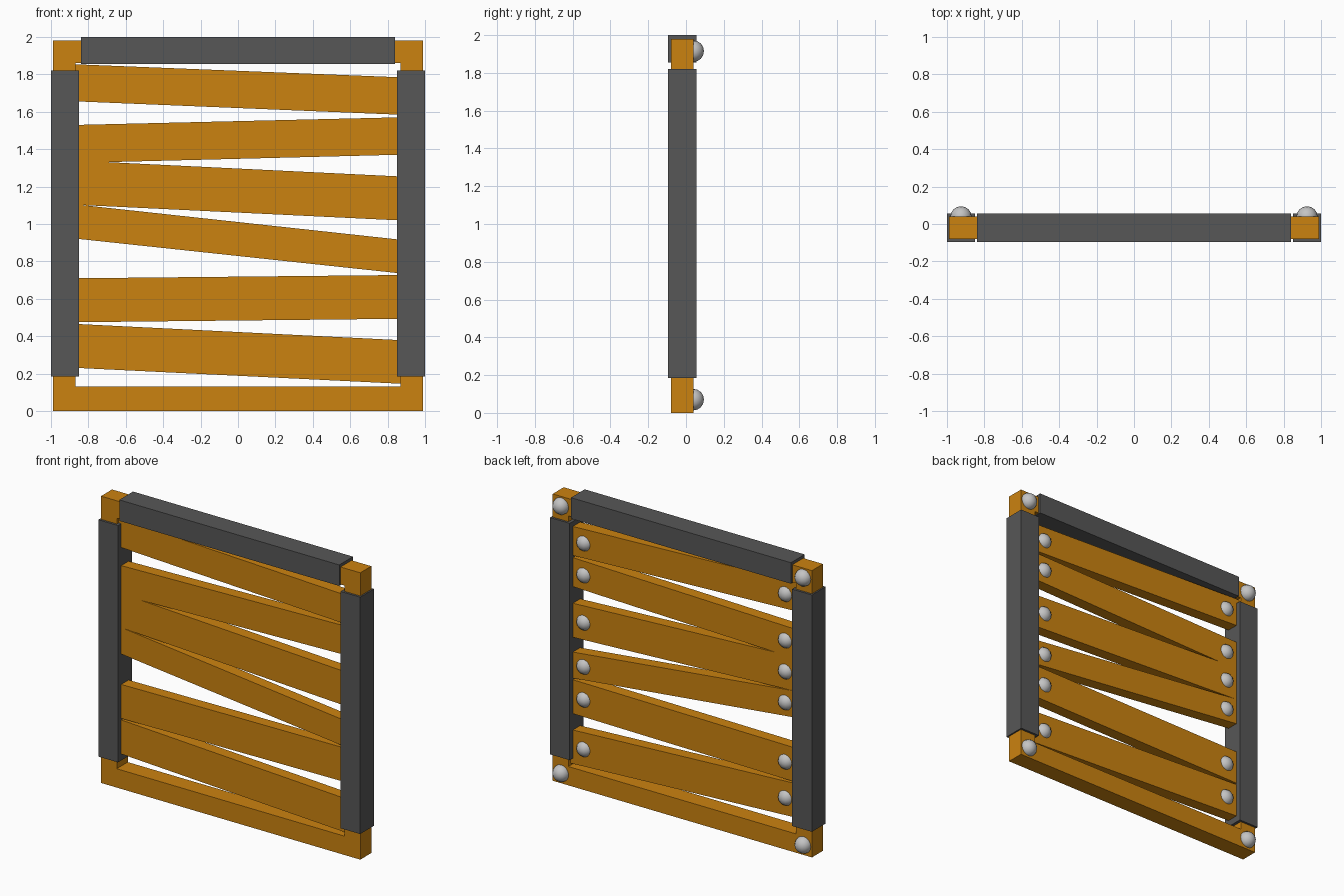
import bpy, bmesh
from mathutils import Vector

if "Cube" in bpy.data.objects:
    bpy.data.objects.remove(bpy.data.objects["Cube"])


def material(name, rgb):
    m = bpy.data.materials.new(name)
    m.diffuse_color = (*rgb, 1)
    m.use_nodes = True
    m.node_tree.nodes["Principled BSDF"].inputs["Base Color"].default_value = m.diffuse_color
    return m


WOOD = material("orange_wood", (0.60, 0.225, 0.005))
IRON = material("dark_grey_metal", (0.095, 0.095, 0.095))
STEEL = material("light_grey_steel", (0.55, 0.55, 0.55))


def finish(bm, name, mat):
    bmesh.ops.recalc_face_normals(bm, faces=bm.faces)
    me = bpy.data.meshes.new(name)
    bm.to_mesh(me)
    bm.free()
    me.materials.append(mat)
    ob = bpy.data.objects.new(name, me)
    bpy.context.collection.objects.link(ob)
    return ob


def prism(name, outline, y0, y1, mat):
    """Extrude an (x, z) outline from y0 to y1."""
    bm = bmesh.new()
    f = bm.faces.new([bm.verts.new((x, y0, z)) for x, z in outline])
    ext = bmesh.ops.extrude_face_region(bm, geom=[f], use_keep_orig=True)
    verts = [v for v in ext["geom"] if isinstance(v, bmesh.types.BMVert)]
    bmesh.ops.translate(bm, verts=verts, vec=(0, y1 - y0, 0))
    return finish(bm, name, mat)


def rect(x0, x1, z0, z1):
    return [(x0, z0), (x1, z0), (x1, z1), (x0, z1)]


def stud(name, x, y, z):
    bm = bmesh.new()
    bmesh.ops.create_uvsphere(bm, u_segments=16, v_segments=8, radius=0.057)
    bmesh.ops.translate(bm, verts=bm.verts, vec=(x, y, z))
    for f in bm.faces:
        f.smooth = True
    finish(bm, name, STEEL)


# Wooden frame: a rectangular ring with thickness
bm = bmesh.new()
loops = []
for y in (-0.08, 0.04):
    for r in (rect(-0.99, 0.99, 0, 1.98), rect(-0.87, 0.87, 0.13, 1.86)):
        loops.append([bm.verts.new((x, y, z)) for x, z in r])
fo, fi, bo, bi = loops
for a, b in ((fo, fi), (bo, bi), (fo, bo), (fi, bi)):
    for i in range(4):
        j = (i + 1) % 4
        bm.faces.new((a[i], a[j], b[j], b[i]))
finish(bm, "wooden_frame", WOOD)

# Metal sleeves on the two sides and the top
prism("left_sleeve", rect(-1.0, -0.85, 0.185, 1.82), -0.095, 0.055, IRON)
prism("right_sleeve", rect(0.85, 1.0, 0.185, 1.82), -0.095, 0.055, IRON)
prism("top_sleeve", rect(-0.84, 0.84, 1.855, 2.0), -0.095, 0.055, IRON)

# Crooked planks: bottom and top height at x = -0.85, then at x = 0.85
planks = [
    (1.655, 1.853, 1.585, 1.785),
    (1.327, 1.530, 1.370, 1.570),
    (1.102, 1.338, 1.020, 1.255),
    (0.920, 1.103, 0.738, 0.918),
    (0.475, 0.710, 0.493, 0.727),
    (0.230, 0.465, 0.147, 0.380),
]
for n, (lb, lt, rb, rt) in enumerate(planks, 1):
    def at(l, r, x):
        return l + (r - l) * (x + 0.85) / 1.7
    e = 0.875
    prism(f"plank_{n}", [(-e, at(lb, rb, -e)), (e, at(lb, rb, e)),
                         (e, at(lt, rt, e)), (-e, at(lt, rt, -e))],
          -0.06, 0.02, WOOD)
    # Studs on the back of each plank
    for side, x in (("left", -0.77), ("right", 0.77)):
        stud(f"plank_{n}_{side}_stud", x, -0.003,
             (at(lb, rb, x) + at(lt, rt, x)) / 2)

# Corner studs on the back of the frame
for side, x in (("left", -0.925), ("right", 0.925)):
    for level, z in (("lower", 0.07), ("upper", 1.915)):
        stud(f"{level}_{side}_corner_stud", x, 0.038, z)
